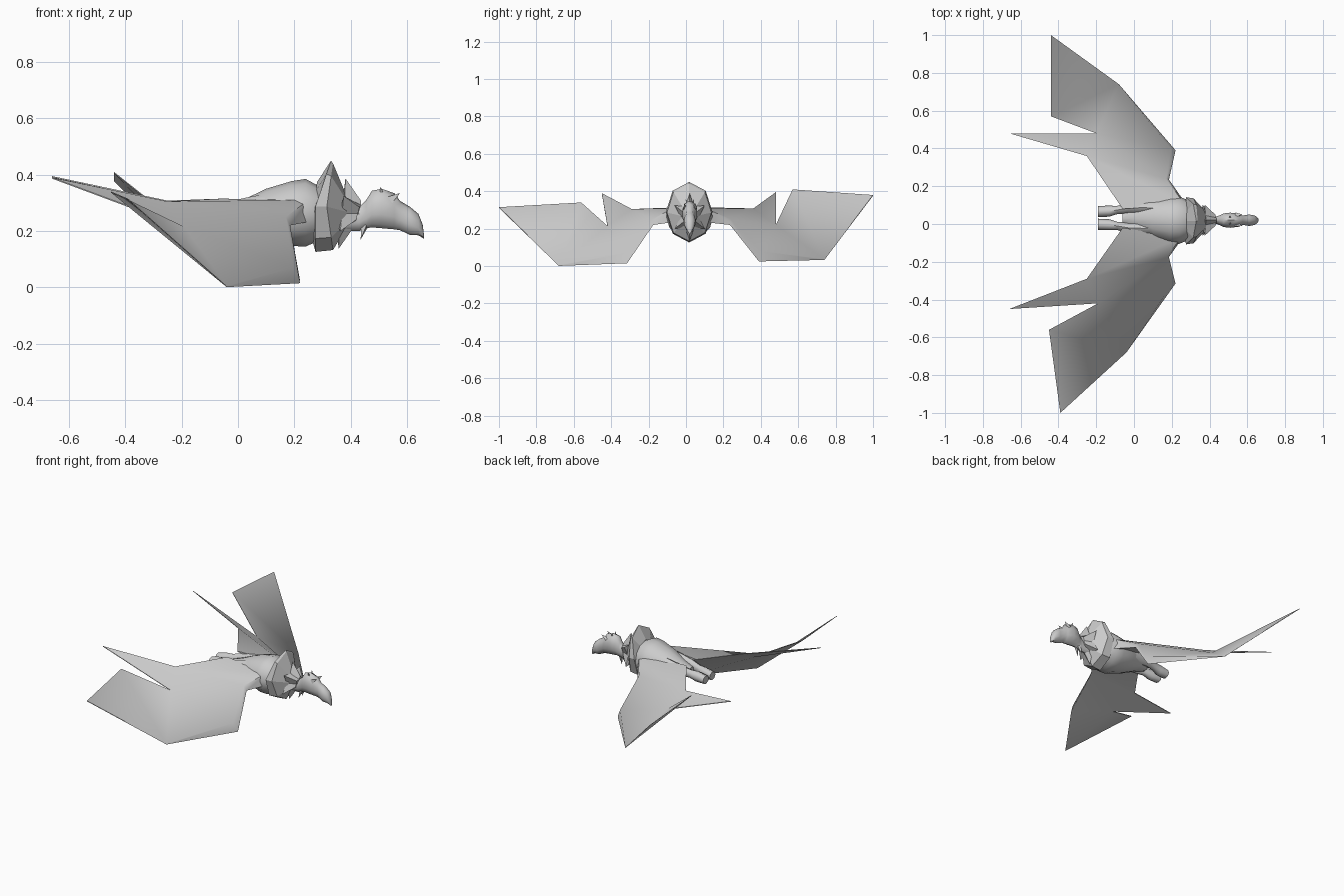
import bpy, bmesh, math
from mathutils import Vector

if "Cube" in bpy.data.objects:
    bpy.data.objects.remove(bpy.data.objects["Cube"], do_unlink=True)

grey = bpy.data.materials.new("plain_grey")
grey.use_nodes = True
grey.diffuse_color = (0.6, 0.6, 0.6, 1)
grey.node_tree.nodes["Principled BSDF"].inputs["Base Color"].default_value = (0.6, 0.6, 0.6, 1)


def finish(name, bm, smooth=None):
    """Turn a bmesh into a named object; smooth is the sharp-edge angle in degrees."""
    bmesh.ops.recalc_face_normals(bm, faces=bm.faces)
    mesh = bpy.data.meshes.new(name)
    bm.to_mesh(mesh)
    bm.free()
    mesh.materials.append(grey)
    obj = bpy.data.objects.new(name, mesh)
    bpy.context.collection.objects.link(obj)
    if smooth:
        bpy.ops.object.select_all(action="DESELECT")
        obj.select_set(True)
        bpy.context.view_layer.objects.active = obj
        bpy.ops.object.shade_smooth_by_angle(angle=math.radians(smooth))
    return obj


def skin(name, rings, smooth=None):
    """Bridge a list of equally long point rings and cap both ends."""
    bm = bmesh.new()
    loops = [[bm.verts.new(p) for p in ring] for ring in rings]
    n = len(loops[0])
    for a, b in zip(loops, loops[1:]):
        for i in range(n):
            j = (i + 1) % n
            bm.faces.new((a[i], a[j], b[j], b[i]))
    bm.faces.new(loops[0])
    bm.faces.new(loops[-1])
    return finish(name, bm, smooth)


def loft(name, sections, sides=10, smooth=50):
    """Sections are (x, y, z, half width, half height)."""
    angles = [math.tau * i / sides for i in range(sides)]
    return skin(name, [[(x, y + w * math.sin(t), z + h * math.cos(t)) for t in angles]
                       for x, y, z, w, h in sections], smooth)


def spike(name, base, tip, radius):
    base, tip = Vector(base), Vector(tip)
    bm = bmesh.new()
    turn = (tip - base).to_track_quat("Z", "Y")
    ring = [bm.verts.new(base + turn @ Vector((radius * math.cos(t), radius * math.sin(t), 0)))
            for t in (0, math.tau / 3, math.tau * 2 / 3)]
    end = bm.verts.new(tip)
    for i in range(3):
        bm.faces.new((ring[i], ring[(i + 1) % 3], end))
    bm.faces.new(ring)
    return finish(name, bm)


# Trunk, ending in a low rump between the thighs
loft("body", [(-0.06, 0.03, 0.262, 0.03, 0.02), (0, 0.03, 0.262, 0.06, 0.04),
              (0.1, 0.025, 0.262, 0.1, 0.088), (0.19, 0.02, 0.262, 0.125, 0.115),
              (0.24, 0.02, 0.265, 0.125, 0.12), (0.3, 0.02, 0.262, 0.1, 0.09),
              (0.37, 0.02, 0.255, 0.04, 0.05)], 12)

# Wings: thin sheets with a thicker leading edge along the arm
OUTLINE = ["root", "elbow", "wrist", "corner", "tip", "trail", "notch", "spur", "spur_in", "root_back"]
PANELS = [("root", "elbow", "spur_in", "root_back"), ("elbow", "notch", "spur_in"),
          ("notch", "spur", "spur_in"), ("elbow", "wrist", "notch"),
          ("wrist", "corner", "notch"), ("corner", "trail", "notch"), ("corner", "tip", "trail")]


def wing(name, top, arm_low):
    bm = bmesh.new()
    upper = {key: bm.verts.new(p) for key, p in top.items()}
    lower = {key: bm.verts.new(arm_low.get(key, (p[0], p[1], p[2] - 0.004)))
             for key, p in top.items()}
    for layer in (upper, lower):
        for panel in PANELS:
            bm.faces.new([layer[key] for key in panel])
    for a, b in zip(OUTLINE, OUTLINE[1:] + OUTLINE[:1]):
        bm.faces.new((upper[a], upper[b], lower[b], lower[a]))
    finish(name, bm, 50)


wing("left_wing", {
    "root": (0.27, 0.1, 0.31), "elbow": (0.17, 0.24, 0.25), "wrist": (0.195, 0.4, 0.08),
    "corner": (-0.08, 0.74, 0.037), "tip": (-0.44, 1.0, 0.38), "trail": (-0.44, 0.57, 0.41),
    "notch": (-0.2, 0.48, 0.22), "spur": (-0.66, 0.48, 0.395), "spur_in": (-0.25, 0.36, 0.308),
    "root_back": (-0.06, 0.08, 0.315)},
    {"root": (0.28, 0.1, 0.235), "elbow": (0.185, 0.235, 0.22), "wrist": (0.22, 0.39, 0.025)})
wing("right_wing", {
    "root": (0.25, -0.07, 0.31), "elbow": (0.17, -0.18, 0.25), "wrist": (0.195, -0.33, 0.07),
    "corner": (-0.04, -0.68, 0.005), "tip": (-0.39, -1.0, 0.315), "trail": (-0.45, -0.56, 0.34),
    "notch": (-0.19, -0.42, 0.215), "spur": (-0.66, -0.45, 0.39), "spur_in": (-0.25, -0.29, 0.305),
    "root_back": (-0.06, -0.02, 0.315)},
    {"root": (0.26, -0.07, 0.235), "elbow": (0.185, -0.175, 0.22), "wrist": (0.22, -0.315, 0.015)})

# Legs trailing behind, each ending in a blunt foot
for side, label in ((1, "left"), (-1, "right")):
    y = 0.032
    loft(label + "_leg", [(0.15, y + 0.05 * side, 0.28, 0.045, 0.06),
                          (0.05, y + 0.055 * side, 0.278, 0.035, 0.045),
                          (-0.03, y + 0.052 * side, 0.272, 0.028, 0.034),
                          (-0.09, y + 0.042 * side, 0.265, 0.022, 0.026),
                          (-0.13, y + 0.036 * side, 0.257, 0.029, 0.034),
                          (-0.19, y + 0.034 * side, 0.25, 0.03, 0.026)], 8)

# Faceted collar behind the neck: swept-back rim with a shallow cone in front
OCT = [math.tau * i / 8 for i in range(8)]


def collar_ring(scale, x_of):
    return [(x_of(math.cos(t)), 0.017 + 0.125 * scale * math.sin(t),
             0.288 - 0.03 * (1 - scale) + 0.162 * scale * math.cos(t)) for t in OCT]


skin("collar", [collar_ring(0.6, lambda c: 0.27 + 0.01 * c),
                collar_ring(1, lambda c: 0.275 + 0.055 * max(c, 0)),
                collar_ring(0.95, lambda c: 0.315 + 0.022 * abs(c)),
                collar_ring(0.35, lambda c: 0.385)])

# Pointed ruff in front of the collar
STAR = [math.tau * i / 12 for i in range(12)]


def ruff_ring(x, wide, narrow):
    return [(x + 0.012 * math.cos(t), 0.02 + 0.75 * r * math.sin(t), 0.262 + r * math.cos(t))
            for i, t in enumerate(STAR) for r in [narrow if i % 2 else wide]]


skin("ruff", [ruff_ring(0.36, 0.04, 0.04), ruff_ring(0.369, 0.125, 0.065),
              ruff_ring(0.425, 0.045, 0.035)])

# Neck, skull and hooked beak
loft("head", [(0.36, 0.02, 0.25, 0.035, 0.05), (0.43, 0.02, 0.243, 0.018, 0.043),
              (0.455, 0.02, 0.26, 0.028, 0.05), (0.475, 0.02, 0.278, 0.038, 0.065),
              (0.51, 0.02, 0.28, 0.042, 0.07), (0.555, 0.02, 0.27, 0.036, 0.064),
              (0.575, 0.02, 0.255, 0.026, 0.052), (0.61, 0.02, 0.236, 0.032, 0.05),
              (0.64, 0.02, 0.223, 0.026, 0.038), (0.655, 0.02, 0.2, 0.014, 0.024),
              (0.66, 0.02, 0.178, 0.004, 0.006)], 10)

# Brow, nape and throat tufts
for side in (1, -1):
    y = 0.02
    spike("brow", (0.54, y + 0.025 * side, 0.31), (0.575, y + 0.03 * side, 0.335), 0.016)
    spike("crest_tuft", (0.51, y + 0.015 * side, 0.335), (0.505, y + 0.022 * side, 0.358), 0.008)
    spike("throat_tuft", (0.45, y + 0.01 * side, 0.22), (0.435, y + 0.018 * side, 0.17), 0.013)
    spike("nape_tuft", (0.42, y + 0.012 * side, 0.26), (0.405, y + 0.035 * side, 0.3), 0.012)
